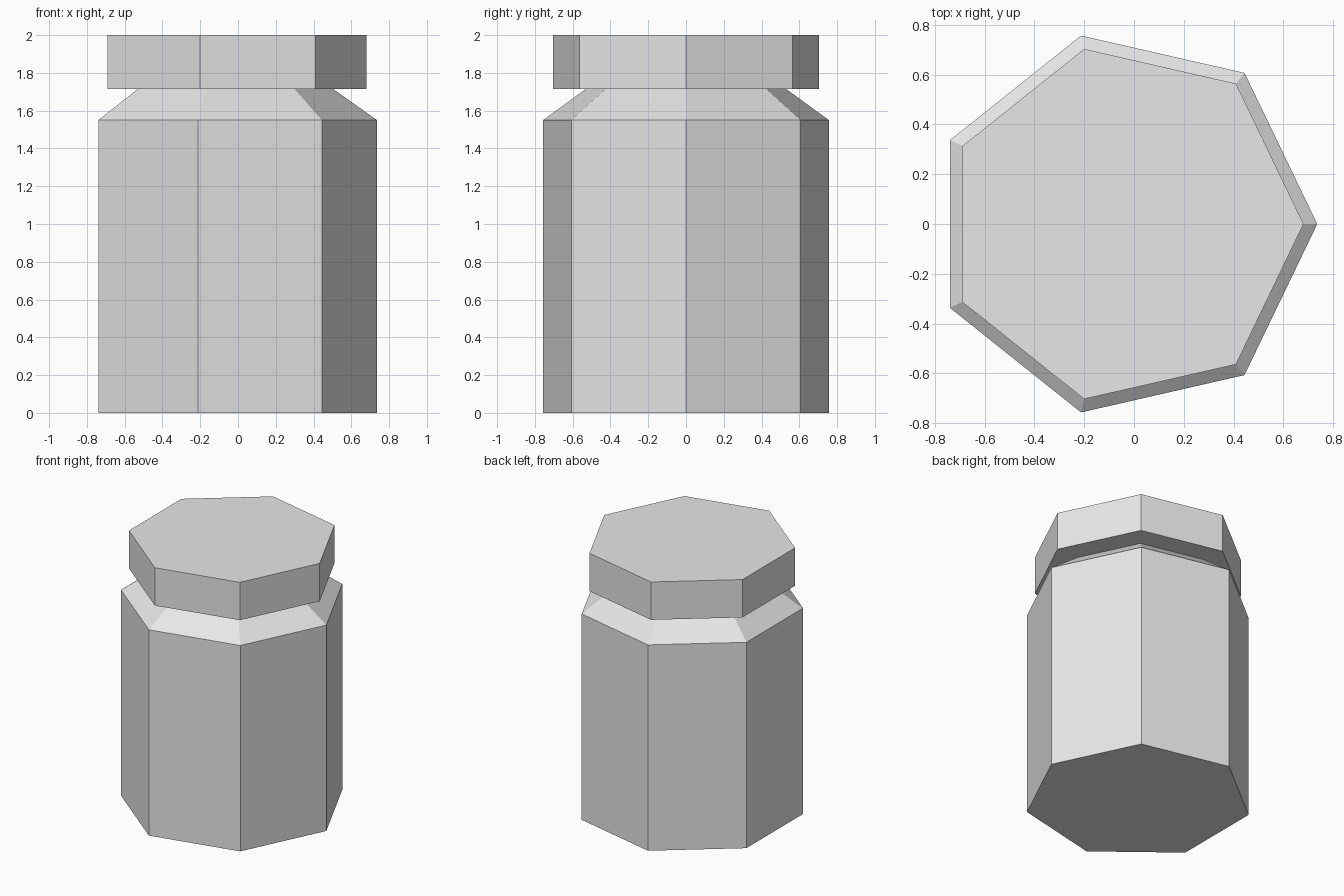
import bpy
import bmesh
from math import cos, sin, tau

SIDES = 7
CENTRE_X = -0.04

if "Cube" in bpy.data.objects:
    bpy.data.objects.remove(bpy.data.objects["Cube"], do_unlink=True)

grey = bpy.data.materials.new("light_grey")
grey.use_nodes = True
colour = (0.8, 0.8, 0.8, 1)
grey.diffuse_color = colour
grey.node_tree.nodes["Principled BSDF"].inputs["Base Color"].default_value = colour


def prism(name, profile):
    """Closed seven-sided solid through (radius, height) rings, one corner at +x."""
    bm = bmesh.new()
    rings = [[bm.verts.new((CENTRE_X + r * cos(tau * i / SIDES), r * sin(tau * i / SIDES), z))
              for i in range(SIDES)] for r, z in profile]
    for low, high in zip(rings, rings[1:]):
        for i in range(SIDES):
            j = (i + 1) % SIDES
            bm.faces.new((low[i], low[j], high[j], high[i]))
    bm.faces.new(rings[0][::-1])
    bm.faces.new(rings[-1])
    mesh = bpy.data.meshes.new(name)
    bm.to_mesh(mesh)
    bm.free()
    mesh.materials.append(grey)
    obj = bpy.data.objects.new(name, mesh)
    bpy.context.collection.objects.link(obj)
    return obj


# Jar body with sloping shoulder
prism("jar_body", [(0.776, 0), (0.776, 1.55), (0.545, 1.714)])
# Overhanging lid
prism("jar_lid", [(0.721, 1.715), (0.721, 2)])
